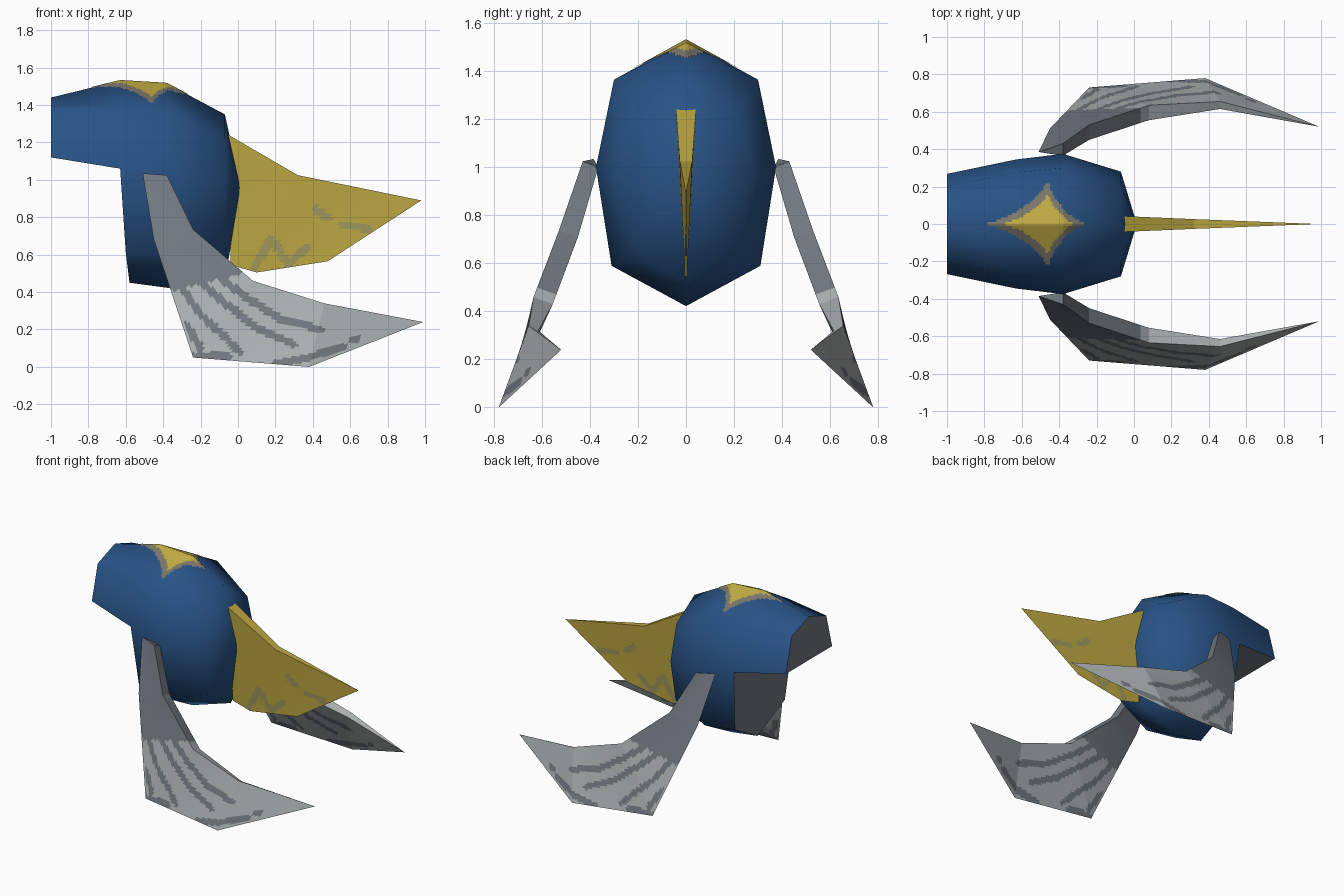
import bpy, bmesh
from mathutils import Vector
from mathutils.bvhtree import BVHTree

if "Cube" in bpy.data.objects:
    bpy.data.objects.remove(bpy.data.objects["Cube"])


def material(name, rgb):
    m = bpy.data.materials.new(name)
    m.diffuse_color = (*rgb, 1)
    m.use_nodes = True
    m.node_tree.nodes["Principled BSDF"].inputs["Base Color"].default_value = m.diffuse_color
    return m


BLUE = material("deep blue", (0.021, 0.085, 0.235))
GOLD = material("gold", (0.52, 0.40, 0.055))
OLIVE = material("worn olive", (0.36, 0.32, 0.11))
BORDER = material("worn edge grey", (0.19, 0.18, 0.14))
LIGHT = material("light grey", (0.40, 0.43, 0.43))
DARK = material("dark grey", (0.165, 0.19, 0.215))


def finish(name, bm, mats, recalc=True):
    bmesh.ops.remove_doubles(bm, verts=bm.verts, dist=0.0005)
    if recalc:
        bmesh.ops.recalc_face_normals(bm, faces=bm.faces)
    me = bpy.data.meshes.new(name)
    bm.to_mesh(me)
    bm.free()
    for m in mats:
        me.materials.append(m)
    ob = bpy.data.objects.new(name, me)
    bpy.context.collection.objects.link(ob)
    return ob


def panel(bm, a, b, c, d, rule, n=24):
    """Four-cornered patch cut into small faces, coloured by rule(x, z)."""
    a, b, c, d = map(Vector, (a, b, c, d))
    grid = [[bm.verts.new(a.lerp(b, i / n).lerp(d.lerp(c, i / n), j / n))
             for j in range(n + 1)] for i in range(n + 1)]
    for i in range(n):
        for j in range(n):
            quad = (grid[i][j], grid[i + 1][j], grid[i + 1][j + 1], grid[i][j + 1])
            f = bm.faces.new(quad)
            p = f.calc_center_median()
            f.material_index = rule(p.x, p.z)


def near_streak(x, z, streaks, width):
    p = Vector((x, z))
    for path in streaks:
        for s, e in zip(path, path[1:]):
            s, e = Vector(s), Vector(e)
            t = max(0, min(1, (p - s).dot(e - s) / (e - s).length_squared))
            if (p - s.lerp(e, t)).length < width:
                return True
    return False


# ---- helmet shell: half cross-sections from crown to chin
brim = [(-1, 0, 1.44), (-1, .2, 1.37), (-1, .268, 1.12)]
rings = [
    [(-.63, 0, 1.53), (-.63, .275, 1.37), (-.63, .345, 1.06), (-.6, .29, .61), (-.58, 0, .45)],
    [(-.38, 0, 1.515), (-.38, .3, 1.365), (-.38, .375, 1.0), (-.37, .31, .59), (-.37, 0, .422)],
    [(-.07, 0, 1.35), (-.07, .21, 1.22), (-.07, .28, .97), (-.07, .22, .66), (-.06, 0, .52)],
]
bm = bmesh.new()


def face(pts, mat=0):
    f = bm.faces.new([bm.verts.new(p) for p in pts])
    f.material_index = mat
    f.smooth = mat == 0


def flip(p):
    return (p[0], -p[1], p[2])


for side in (lambda p: p, flip):
    for r, s in zip(rings, rings[1:]):
        for i in range(4):
            face([side(p) for p in (r[i], r[i + 1], s[i + 1], s[i])])
    for i in range(2):
        face([side(p) for p in (brim[i], brim[i + 1], rings[0][i + 1], rings[0][i])])
    for i in range(4):
        face([side(p) for p in (rings[2][i], rings[2][i + 1], (.015, 0, .96))])
# front opening, underside of the brim, face opening
b = rings[0]
face([brim[0], brim[1], brim[2], flip(brim[2]), flip(brim[1])], 1)
face([brim[2], b[2], flip(b[2]), flip(brim[2])], 1)
face([b[2], b[3], b[4], flip(b[3]), flip(b[2])], 1)
bmesh.ops.remove_doubles(bm, verts=bm.verts, dist=0.0005)
for e in bm.edges:
    e.smooth = all(f.material_index == 0 for f in e.link_faces)
bm.normal_update()
bmesh.ops.recalc_face_normals(bm, faces=bm.faces)
surface = BVHTree.FromBMesh(bm)
finish("helmet_shell", bm, [BLUE, DARK])

# ---- star-shaped emblem laid on the crown as a thin plate
bm = bmesh.new()
step = 0.012


def star(x, y):
    dx = x + .46
    return (abs(dx) / (.36 if dx < 0 else .21)) ** .7 + (abs(y) / .24) ** .7


def crown_vert(x, y):
    hit = surface.ray_cast(Vector((x, y, 3)), Vector((0, 0, -1)))[0]
    return bm.verts.new((x, y, hit.z + .004))


for i in range(-34, 24):
    for j in range(-24, 24):
        x, y = -.46 + i * step, j * step
        v = star(x + step / 2, y + step / 2)
        if v < 1.0:
            f = bm.faces.new([crown_vert(x, y), crown_vert(x + step, y),
                              crown_vert(x + step, y + step), crown_vert(x, y + step)])
            f.material_index = 0 if v < .8 else 1
            f.smooth = True
finish("crown_emblem", bm, [GOLD, BORDER], recalc=False)

# ---- tail fin: broad upper edge, sharp lower edge
fin_marks = [[(.09, .53), (.17, .68)], [(.18, .69), (.27, .55)], [(.3, .58), (.37, .64)],
             [(.42, .84), (.48, .8)], [(.56, .76), (.7, .74)]]


def fin_rule(x, z):
    return 1 if near_streak(x, z, fin_marks, .022) else 0


top = [(-.05, .042, 1.24), (.32, .026, 1.025), (.98, 0, .89)]
low = [(-.04, .003, .545), (.1, .002, .505), (.48, .002, .565), (.98, 0, .89)]
bm = bmesh.new()
for side in (lambda p: p, flip):
    t, l = [side(p) for p in top], [side(p) for p in low]
    panel(bm, t[0], t[1], l[1], l[0], fin_rule)
    panel(bm, t[1], t[2], l[2], l[1], fin_rule)
for s, e in zip(top, top[1:]):
    panel(bm, s, e, flip(e), flip(s), lambda x, z: 0)
panel(bm, top[0], low[0], flip(low[0]), flip(top[0]), lambda x, z: 0)
finish("tail_fin", bm, [GOLD, OLIVE])

# ---- side wings: sharp lower edge, broad upper edge, swept to a point
tip = (.99, .52, .24)
lower = [(-.51, .385, 1.035), (-.45, .51, .68), (-.24, .73, .05), (.38, .78, 0), tip]
outer = [(-.38, .43, 1.025), (-.24, .53, .735), (.08, .635, .46), (.46, .655, .34), tip]
inner = [(-.38, .365, 1.0), (-.24, .45, .71), (.08, .555, .43), (.46, .615, .32), tip]
feathers = [
    [(-.15, .52), (.03, .38), (.22, .26), (.44, .2)],
    [(-.22, .47), (-.08, .35), (.1, .21), (.3, .12)],
    [(-.3, .42), (-.2, .28), (-.08, .17), (.01, .08)],
    [(-.27, .22), (-.2, .1)],
    [(-.22, .06), (-.05, .06)],
    [(.2, .02), (.38, .05), (.56, .11)],
    [(.61, .145), (.64, .15)],
]


def wing_rule(x, z):
    if z > .42 + .25 * (x + .3) and x < .03:
        return 1
    return 1 if near_streak(x, z, feathers, .02) else 0


def edge_rule(x, z):
    return 0 if x > .03 else 1


for name, side in (("left_wing", lambda p: p), ("right_wing", flip)):
    bm = bmesh.new()
    L, U, I = ([side(p) for p in row] for row in (lower, outer, inner))
    for k in range(4):
        panel(bm, L[k], L[k + 1], U[k + 1], U[k], wing_rule, 28)
        panel(bm, L[k], L[k + 1], I[k + 1], I[k], wing_rule, 28)
        panel(bm, U[k], U[k + 1], I[k + 1], I[k], edge_rule, 28)
    panel(bm, U[0], I[0], L[0], L[0], lambda x, z: 1, 28)
    finish(name, bm, [LIGHT, DARK])
